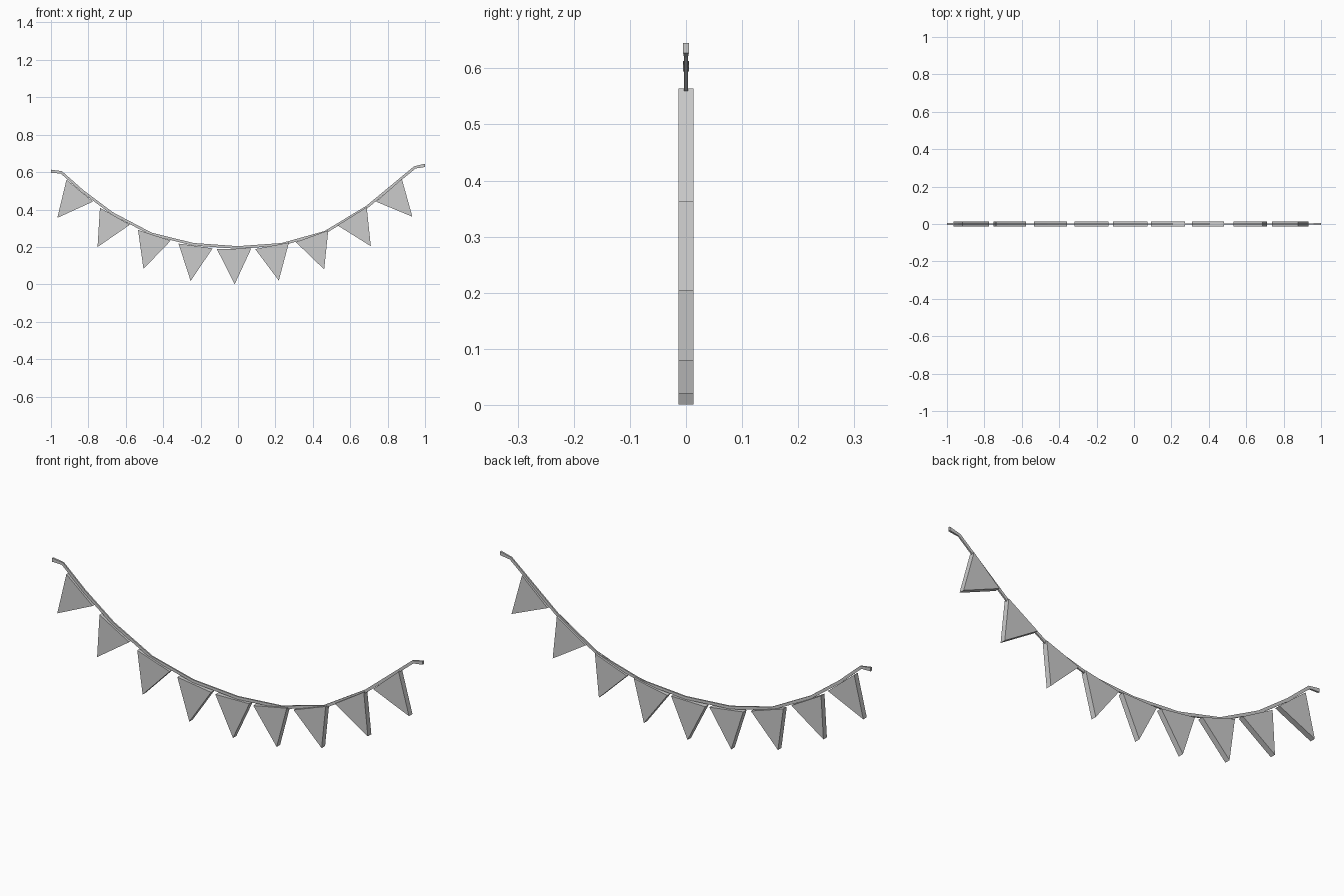
import bpy, bmesh
from math import radians
from mathutils import Vector

if "Cube" in bpy.data.objects:
    bpy.data.objects.remove(bpy.data.objects["Cube"])


def finish(name, bm):
    bmesh.ops.recalc_face_normals(bm, faces=bm.faces)
    mesh = bpy.data.meshes.new(name)
    bm.to_mesh(mesh)
    bm.free()
    obj = bpy.data.objects.new(name, mesh)
    bpy.context.collection.objects.link(obj)
    return obj


# Sagging cord: rectangular section swept along a low-poly path, thicker at the tied ends
path = [(-1, .604), (-.945, .599), (-.83, .497), (-.674, .38), (-.465, .27),
        (-.24, .214), (0, .197), (.235, .214), (.465, .278), (.69, .414),
        (.945, .625), (1, .636)]
pts = [Vector((x, 0, z)) for x, z in path]
bm = bmesh.new()
rings = []
for i, p in enumerate(pts):
    end = i in (0, len(pts) - 1)
    t = (pts[min(i + 1, len(pts) - 1)] - pts[max(i - 1, 0)]).normalized()
    n = Vector((0, 0, 1)) if end else Vector((-t.z, 0, t.x))
    h, w = (.009, .005) if end else (.007, .0035)
    rings.append([bm.verts.new(p + n * a * h + Vector((0, b * w, 0)))
                  for a, b in ((1, 1), (1, -1), (-1, -1), (-1, 1))])
for a, b in zip(rings, rings[1:]):
    for k in range(4):
        m = (k + 1) % 4
        bm.faces.new((a[k], a[m], b[m], b[k]))
bm.faces.new(rings[0])
bm.faces.new(rings[-1])
finish("cord", bm)


# Triangular pennant prism hanging from the middle of its top edge
def pennant(index, x, z, tilt, width=.184, height=.189, half=.0134):
    bm = bmesh.new()
    outline = [(-width / 2, 0), (width / 2, 0), (0, -height)]
    front, back = [[bm.verts.new((u, y, v)) for u, v in outline] for y in (-half, half)]
    bm.faces.new(front)
    bm.faces.new(back)
    for k in range(3):
        m = (k + 1) % 3
        bm.faces.new((front[k], front[m], back[m], back[k]))
    obj = finish(f"pennant_{index}", bm)
    obj.location = (x, 0, z)
    obj.rotation_euler.y = radians(-tilt)


# Nine pennants: x, z of top-edge middle and tilt following the cord
flags = [(-.846, .501, -39.5), (-.658, .364, -29.5), (-.447, .262, -18),
         (-.227, .205, -8), (-.021, .190, 1), (.182, .206, 11),
         (.396, .257, 20), (.610, .364, 32), (.807, .503, 41.5)]
for i, f in enumerate(flags, 1):
    pennant(i, *f)
